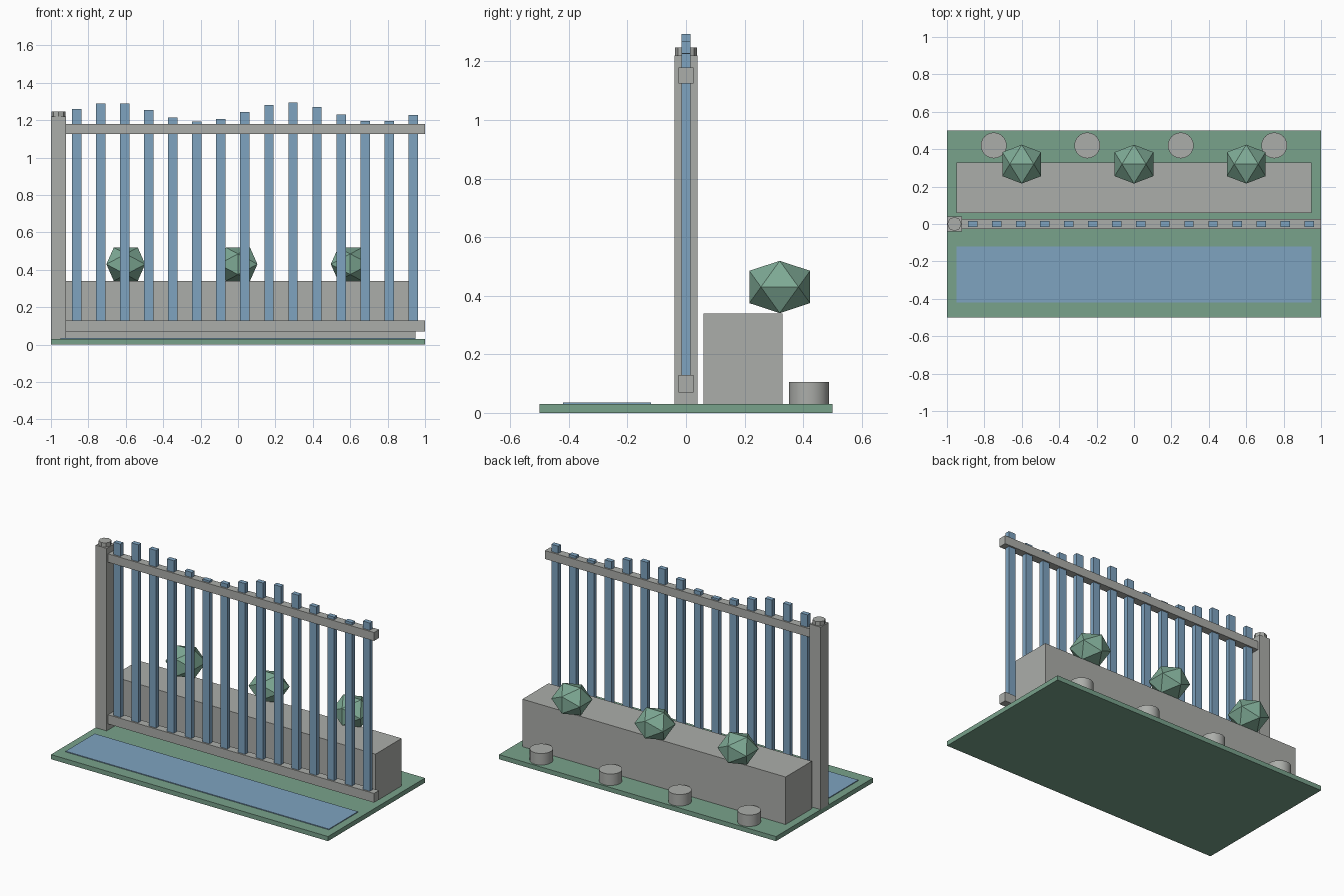
import bpy, math
from mathutils import Matrix

if "Cube" in bpy.data.objects:
    bpy.data.objects.remove(bpy.data.objects["Cube"])


def material(name, rgb):
    m = bpy.data.materials.new(name)
    m.diffuse_color = (*rgb, 1)
    m.use_nodes = True
    m.node_tree.nodes["Principled BSDF"].inputs["Base Color"].default_value = m.diffuse_color
    return m


GREY = material("stone_grey", (0.41, 0.42, 0.40))
BLUE = material("slat_blue", (0.21, 0.37, 0.53))
WATER = material("water_blue", (0.21, 0.37, 0.53))
GREEN = material("ground_green", (0.19, 0.36, 0.26))
LEAF = material("leaf_green", (0.21, 0.40, 0.30))


def finish(name, mat):
    o = bpy.context.object
    o.name = name
    o.data.materials.append(mat)
    return o


def box(name, mat, x, y, z):
    """Box from (min, max) ranges on each axis."""
    bpy.ops.mesh.primitive_cube_add(size=1)
    o = finish(name, mat)
    size = Matrix.Diagonal([b - a for a, b in (x, y, z)] + [1])
    mid = Matrix.Translation([(a + b) / 2 for a, b in (x, y, z)])
    o.data.transform(mid @ size)
    return o


def cylinder(name, mat, x, y, z, r, sides):
    bpy.ops.mesh.primitive_cylinder_add(vertices=sides, radius=r, depth=z[1] - z[0],
                                        location=(x, y, sum(z) / 2))
    return finish(name, mat)


# Ground slab, pool and long planter block
box("ground", GREEN, (-1, 1), (-0.5, 0.5), (0, 0.03))
box("pool", WATER, (-0.95, 0.95), (-0.42, -0.12), (0.028, 0.035))
box("planter", GREY, (-0.95, 0.95), (0.06, 0.33), (0.03, 0.34))

# Fence post with cap, and two rails
box("post", GREY, (-1, -0.92), (-0.04, 0.04), (0.03, 1.22))
cylinder("post_cap", GREY, -0.96, 0, (1.22, 1.247), 0.038, 8)
box("bottom_rail", GREY, (-0.96, 1), (-0.026, 0.026), (0.07, 0.13))
box("top_rail", GREY, (-0.96, 1), (-0.026, 0.026), (1.125, 1.18))

# Slats with tops following a wave
for i in range(15):
    x = -0.863 + i * 1.8 / 14
    top = 1.243 + 0.051 * math.sin(0.85 * i + 0.35)
    box("slat", BLUE, (x - 0.025, x + 0.025), (-0.015, 0.015), (0.1, top))

# Round stepping stones behind the planter
for x in (-0.75, -0.25, 0.25, 0.75):
    cylinder("stone", GREY, x, 0.42, (0.03, 0.105), 0.069, 24)
    bpy.ops.object.shade_smooth_by_angle()

# Faceted bushes: flattened icosahedra resting on an edge
for x in (-0.6, 0, 0.6):
    bpy.ops.mesh.primitive_ico_sphere_add(subdivisions=1, radius=0.122)
    o = finish("bush", LEAF)
    v = [p.co.copy() for p in o.data.vertices]
    up = (v[0] + v[1]).normalized()          # middle of one edge points up
    along = (v[1] - v[0]).normalized()       # that edge runs along x
    turn = Matrix((along, up.cross(along), up)).to_4x4()
    o.data.transform(Matrix.Diagonal((1, 1, 0.86, 1)) @ turn)
    o.location = (x, 0.32, 0.43)
